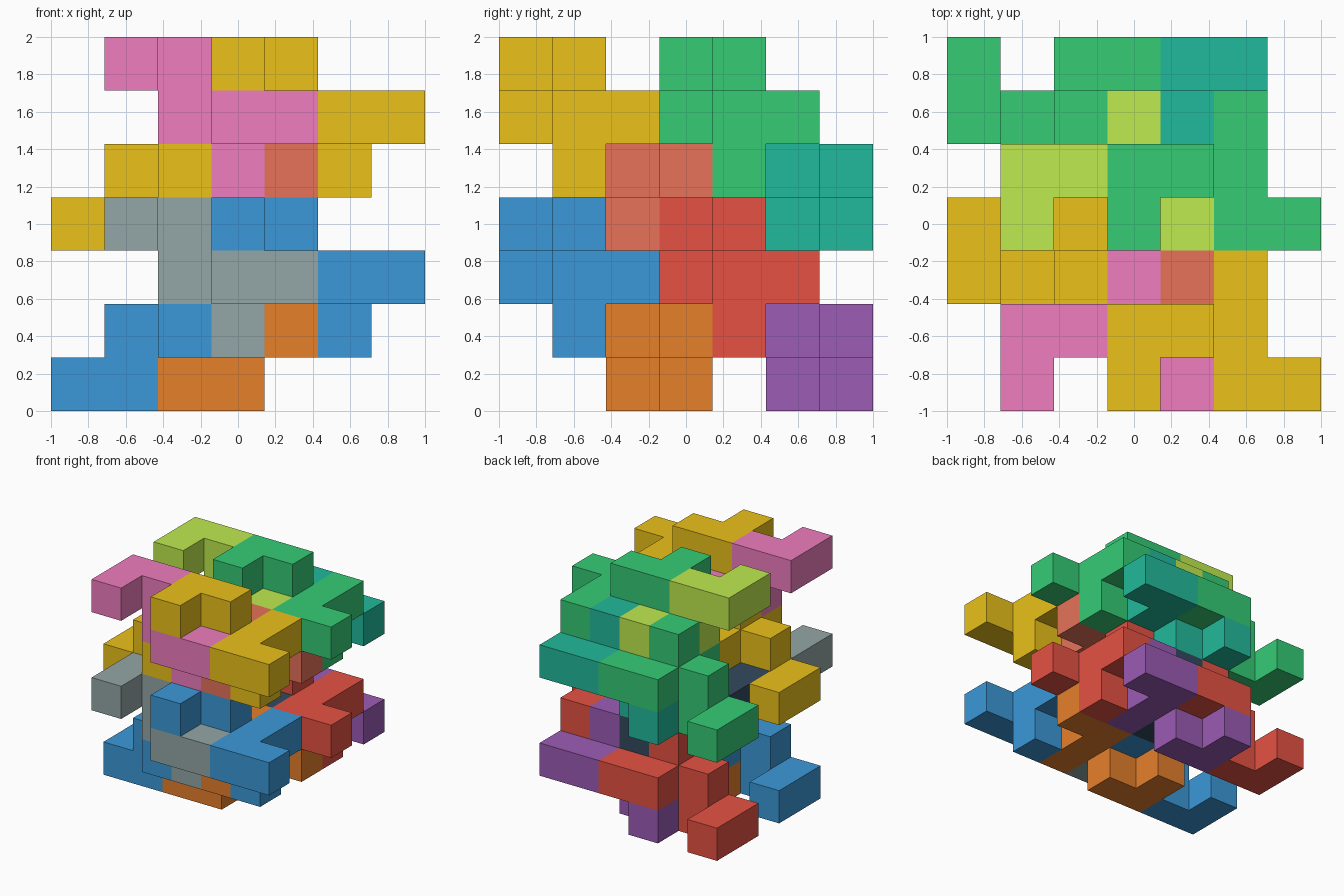
import bpy
import bmesh
from mathutils import Color, Vector

if "Cube" in bpy.data.objects:
    bpy.data.objects.remove(bpy.data.objects["Cube"])

N = 7            # model is 7 cells along each axis
S = 2 / N        # cell size

# One interlocking piece as (x, y, z) grid cells
PIECE = [(0, 0, 3), (0, 1, 3), (1, 1, 3), (1, 1, 2),
         (2, 0, 2), (2, 1, 2), (2, 2, 2), (2, 1, 1), (3, 0, 2)]
# The same piece turned half a revolution about x
TURNED = [(x, 3 - y, 3 - z) for x, y, z in PIECE]

# Unit square of cell corners for each outward direction, counter-clockwise
SIDES = {
    (1, 0, 0): [(1, 0, 0), (1, 1, 0), (1, 1, 1), (1, 0, 1)],
    (-1, 0, 0): [(0, 0, 0), (0, 0, 1), (0, 1, 1), (0, 1, 0)],
    (0, 1, 0): [(0, 1, 0), (0, 1, 1), (1, 1, 1), (1, 1, 0)],
    (0, -1, 0): [(0, 0, 0), (1, 0, 0), (1, 0, 1), (0, 0, 1)],
    (0, 0, 1): [(0, 0, 1), (1, 0, 1), (1, 1, 1), (0, 1, 1)],
    (0, 0, -1): [(0, 0, 0), (0, 1, 0), (1, 1, 0), (1, 0, 0)],
}


def make_material(name, rgb):
    """Material from an on-screen colour, converted to linear values."""
    mat = bpy.data.materials.new(name)
    mat.diffuse_color = (*Color(rgb).from_srgb_to_scene_linear(), 1)
    mat.use_nodes = True
    mat.node_tree.nodes["Principled BSDF"].inputs["Base Color"].default_value = mat.diffuse_color
    return mat


def make_piece(name, cells, shift, mat):
    """Solid block piece: only the outer cell sides, flat areas merged."""
    cells = {tuple(Vector(c) + Vector(shift)) for c in cells}
    bm = bmesh.new()
    for c in cells:
        for d, corners in SIDES.items():
            if tuple(Vector(c) + Vector(d)) not in cells:
                pts = [(Vector(c) + Vector(k)) * S - Vector((1, 1, 0)) for k in corners]
                bm.faces.new([bm.verts.new(p) for p in pts])
    bmesh.ops.remove_doubles(bm, verts=bm.verts, dist=1e-4)
    bmesh.ops.dissolve_limit(bm, angle_limit=0.01, verts=bm.verts, edges=bm.edges)
    mesh = bpy.data.meshes.new(name)
    bm.to_mesh(mesh)
    bm.free()
    mesh.materials.append(mat)
    bpy.context.collection.objects.link(bpy.data.objects.new(name, mesh))


# Three colours per group of four pieces: ends, upright middle, turned middle
GROUPS = {
    ("lower_front", 0, 0): [("blue", (0.23, 0.60, 0.85)), ("grey", (0.58, 0.65, 0.65)),
                            ("orange", (0.90, 0.50, 0.17))],
    ("lower_back", 3, 0): [("red", (0.90, 0.32, 0.26)), ("navy", (0.20, 0.29, 0.37)),
                           ("purple", (0.61, 0.36, 0.71))],
    ("upper_front", 0, 3): [("yellow", (0.92, 0.76, 0.10)), ("pink", (0.94, 0.49, 0.75)),
                            ("coral", (0.90, 0.45, 0.35))],
    ("upper_back", 3, 3): [("green", (0.21, 0.80, 0.46)), ("lime", (0.75, 0.92, 0.31)),
                           ("teal", (0.13, 0.73, 0.61))],
}

for (place, dy, dz), colours in GROUPS.items():
    ends, upright, turned = [make_material(*c) for c in colours]
    make_piece(place + "_left_end_piece", TURNED, (0, dy, dz), ends)
    make_piece(place + "_upright_piece", PIECE, (1, dy, dz), upright)
    make_piece(place + "_turned_piece", TURNED, (2, dy, dz), turned)
    make_piece(place + "_right_end_piece", PIECE, (3, dy, dz), ends)
